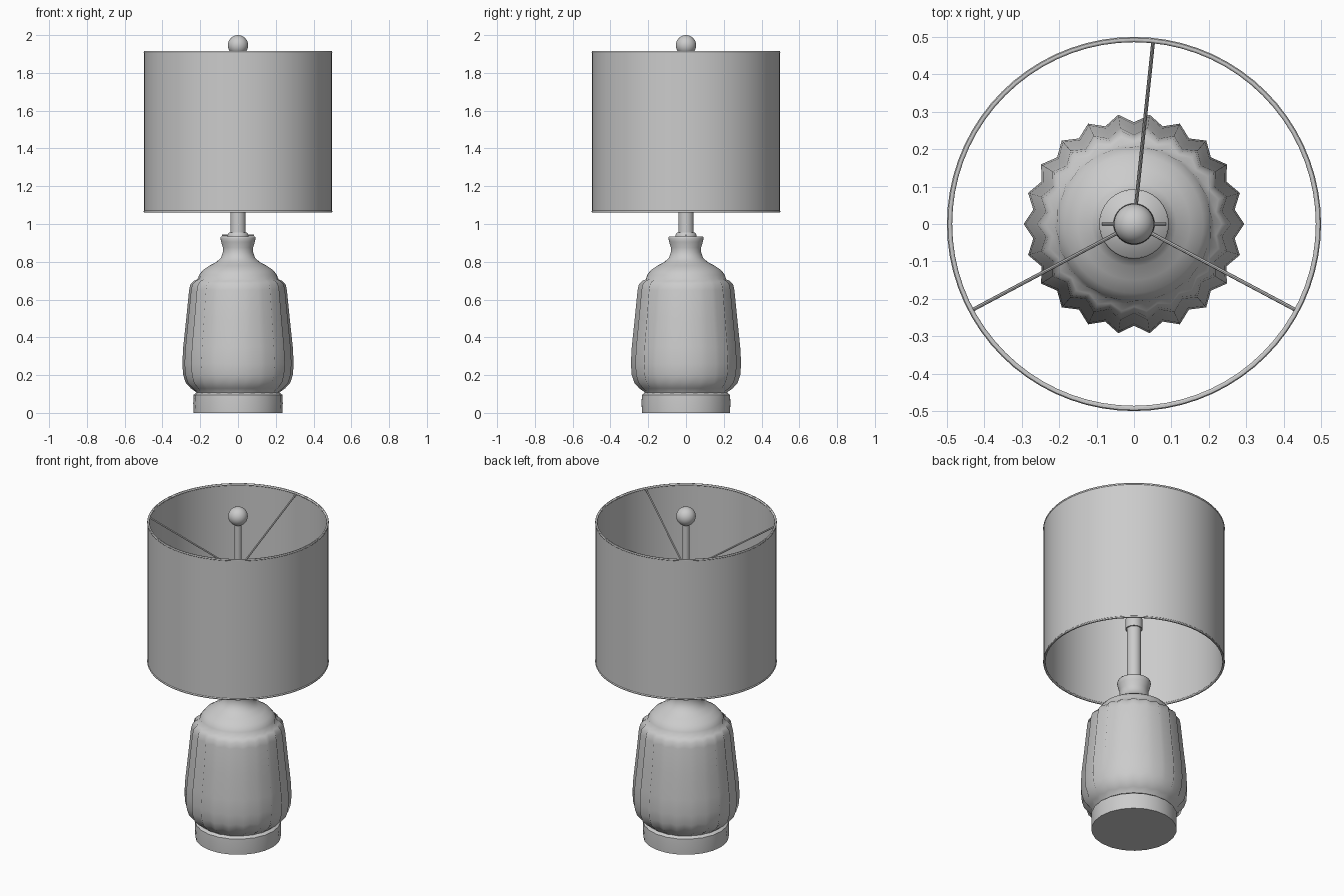
import bpy, bmesh
from math import sin, cos, pi, radians
from mathutils import Vector

cube = bpy.data.objects.get("Cube")
if cube:
    bpy.data.objects.remove(cube, do_unlink=True)

# Single plain finish
grey = bpy.data.materials.new("plain_grey")
grey.use_nodes = True
grey.diffuse_color = (0.6, 0.6, 0.6, 1)
grey.node_tree.nodes["Principled BSDF"].inputs["Base Color"].default_value = (0.6, 0.6, 0.6, 1)


def finish(name, bm, angle=40):
    bmesh.ops.recalc_face_normals(bm, faces=bm.faces)
    mesh = bpy.data.meshes.new(name)
    bm.to_mesh(mesh)
    bm.free()
    mesh.materials.append(grey)
    obj = bpy.data.objects.new(name, mesh)
    bpy.context.collection.objects.link(obj)
    bpy.ops.object.select_all(action='DESELECT')
    obj.select_set(True)
    bpy.context.view_layer.objects.active = obj
    bpy.ops.object.shade_smooth_by_angle(angle=radians(angle))
    return obj


def lathe(name, profile, sides, angle=40, closed=False):
    """Spin (radius, height, flute depth) rows; odd columns sink by the depth."""
    bm = bmesh.new()
    rings = []
    for r, z, depth in profile:
        ring = []
        for i in range(sides):
            a = 2 * pi * i / sides
            rad = r - depth * (i % 2)
            ring.append(bm.verts.new((rad * cos(a), rad * sin(a), z)))
        rings.append(ring)
    pairs = list(zip(rings, rings[1:]))
    if closed:
        pairs.append((rings[-1], rings[0]))
    for low, high in pairs:
        for i in range(sides):
            j = (i + 1) % sides
            bm.faces.new((low[i], low[j], high[j], high[i]))
    if not closed:
        bm.faces.new(rings[0])
        bm.faces.new(rings[-1])
    return finish(name, bm, angle)


def rod(name, start, end, radius, sides=8):
    a, b = Vector(start), Vector(end)
    bm = bmesh.new()
    bmesh.ops.create_cone(bm, cap_ends=True, segments=sides, radius1=radius,
                          radius2=radius, depth=(b - a).length)
    turn = (b - a).to_track_quat('Z', 'Y')
    bmesh.ops.rotate(bm, verts=bm.verts, matrix=turn.to_matrix())
    bmesh.ops.translate(bm, verts=bm.verts, vec=(a + b) / 2)
    return finish(name, bm)


# Fluted ceramic body with 22 ribs
lathe("fluted_body", [
    (0.215, 0.095, 0), (0.222, 0.11, 0.004), (0.25, 0.13, 0.014),
    (0.277, 0.16, 0.02), (0.29, 0.2, 0.023), (0.295, 0.26, 0.023),
    (0.29, 0.35, 0.023), (0.274, 0.5, 0.022), (0.259, 0.65, 0.021),
    (0.252, 0.68, 0.02), (0.235, 0.698, 0.014), (0.214, 0.708, 0.005),
    (0.206, 0.73, 0), (0.185, 0.757, 0), (0.15, 0.78, 0), (0.113, 0.8, 0),
    (0.09, 0.822, 0), (0.08, 0.85, 0), (0.08, 0.875, 0), (0.089, 0.905, 0),
    (0.093, 0.925, 0), (0.09, 0.935, 0)], 44, 75)

# Foot under the body
lathe("foot", [(0.235, 0, 0.002), (0.237, 0.05, 0.002), (0.236, 0.095, 0.004),
               (0.22, 0.107, 0.003)], 44)

# Stem, collar, socket and finial rod
lathe("collar", [(0.055, 0.93, 0), (0.055, 0.944, 0), (0.047, 0.955, 0)], 32)
lathe("stem", [(0.04, 0.94, 0), (0.04, 1.28, 0)], 32)
lathe("socket", [(0.047, 1.27, 0), (0.047, 1.33, 0), (0.04, 1.345, 0),
                 (0.04, 1.5, 0), (0.02, 1.53, 0)], 32)
lathe("finial_rod", [(0.02, 1.52, 0), (0.02, 1.91, 0)], 24)
lathe("spoke_hub", [(0.034, 1.62, 0), (0.034, 1.64, 0)], 24)
for side, label in ((1, "left"), (-1, "right")):
    rod("collar_pin_" + label, (side * 0.04, 0, 0.94), (side * 0.085, 0, 0.94), 0.004)

# Round finial
bm = bmesh.new()
bmesh.ops.create_uvsphere(bm, u_segments=32, v_segments=16, radius=0.054)
bmesh.ops.translate(bm, verts=bm.verts, vec=(0, 0, 1.946))
finish("finial_ball", bm)

# Open drum shade with a thin wall
LOW, HIGH = 1.06, 1.915
lathe("shade", [(0.497, LOW, 0), (0.497, HIGH, 0), (0.491, HIGH, 0), (0.491, LOW, 0)],
      72, closed=True)

# Rolled rims of the shade
for label, z in (("lower", LOW + 0.006), ("upper", HIGH - 0.006)):
    ring = [(0.493 + 0.007 * cos(t * pi / 4), z + 0.006 * sin(t * pi / 4), 0)
            for t in range(8)]
    lathe(label + "_rim", ring, 72, 60, closed=True)

# Three spokes sloping from the rim down to the hub
for n, degrees in enumerate((84, 208, 332)):
    a = radians(degrees)
    rod(f"spoke_{n + 1}", (0.02 * cos(a), 0.02 * sin(a), 1.63),
        (0.488 * cos(a), 0.488 * sin(a), HIGH - 0.006), 0.005)
